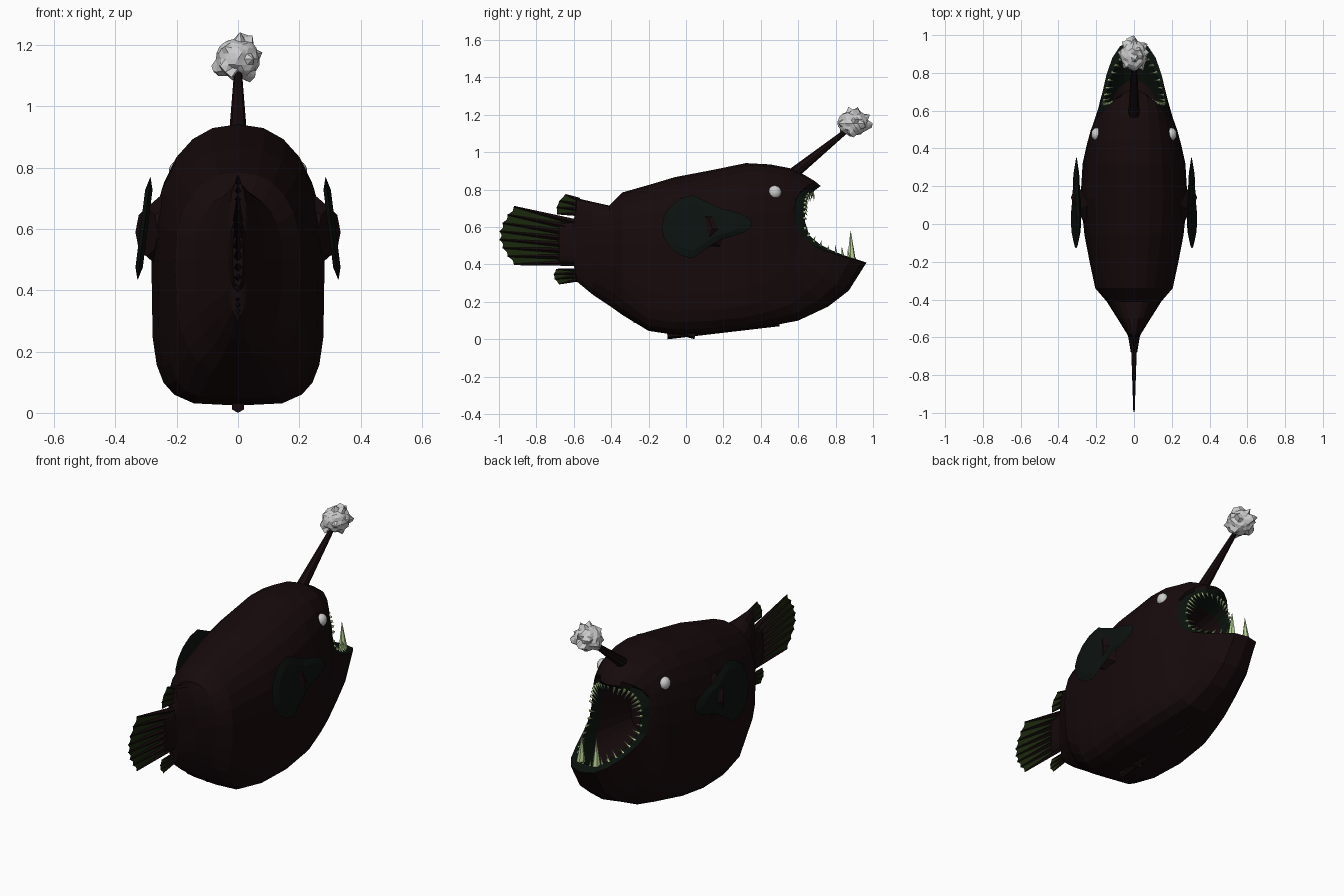
import bpy, bmesh, math, random
from mathutils import Vector, Matrix

if "Cube" in bpy.data.objects:
    bpy.data.objects.remove(bpy.data.objects["Cube"])

random.seed(4)


def material(name, rgb):
    m = bpy.data.materials.new(name)
    m.diffuse_color = (*rgb, 1)
    m.use_nodes = True
    m.node_tree.nodes["Principled BSDF"].inputs["Base Color"].default_value = m.diffuse_color
    return m


SKIN = material("dark_skin", (0.008, 0.003, 0.0035))
LIP = material("lip_green", (0.003, 0.006, 0.004))
FIN = material("fin_green", (0.011, 0.021, 0.004))
PADDLE = material("paddle_green", (0.0035, 0.006, 0.005))
TOOTH = material("tooth", (0.48, 0.65, 0.30))


def finish(name, bm, mats=(), smooth=False):
    bmesh.ops.recalc_face_normals(bm, faces=bm.faces)
    me = bpy.data.meshes.new(name)
    bm.to_mesh(me)
    bm.free()
    for m in mats:
        me.materials.append(m)
    for p in me.polygons:
        p.use_smooth = smooth
    ob = bpy.data.objects.new(name, me)
    bpy.context.collection.objects.link(ob)
    return ob


def spike(bm, p0, p1, r0, r1, sides=5, mat=0):
    p0, p1 = Vector(p0), Vector(p1)
    d = p1 - p0
    mtx = Matrix.Translation((p0 + p1) / 2) @ d.to_track_quat('Z', 'Y').to_matrix().to_4x4()
    res = bmesh.ops.create_cone(bm, cap_ends=True, segments=sides, radius1=r0,
                                radius2=r1, depth=d.length, matrix=mtx)
    for f in {f for v in res["verts"] for f in v.link_faces}:
        f.material_index = mat


def body_ring(y, top, width, bottom):
    # upright section: boxy belly amidships, rounder toward the tail
    boxy = .44 + .5 * min(1, max(0, (-.22 - y) / .25))
    return (y, top), (y, .5 + .11 * max(0, y), width), (y, bottom), .88, boxy, 3


def head_ring(yt, zt, ys, zs, width, yb, zb, boxy=.68, beak=3):
    # tilted section that follows the gaping jaws; beak narrows the upper lip
    return (yt, zt), (ys, zs, width), (yb, zb), .8, boxy, beak


RINGS = [
    body_ring(-.68, .62, .017, .41),
    body_ring(-.60, .63, .03, .40),
    body_ring(-.585, .755, .035, .31),
    body_ring(-.50, .735, .088, .24),
    body_ring(-.41, .715, .145, .18),
    body_ring(-.34, .785, .205, .13),
    body_ring(-.20, .825, .235, .045),
    body_ring(-.06, .867, .262, .024),
    body_ring(.14, .905, .283, .03),
    body_ring(.32, .942, .272, .05),
    head_ring(.45, .935, .42, .55, .25, .47, .075, .5),
    head_ring(.57, .912, .50, .56, .228, .60, .10, .58),
    head_ring(.64, .875, .545, .59, .21, .76, .175),
    head_ring(.69, .845, .57, .61, .197, .87, .26),
    head_ring(.72, .82, .585, .635, .185, .965, .41, .68, 7),
    head_ring(.68, .79, .637, .625, .155, .905, .43, .75, 5),   # inner lip
    head_ring(.58, .75, .57, .60, .145, .76, .37, .8),          # mouth cavity
    head_ring(.36, .69, .36, .55, .10, .38, .42),
]
SEG = 24
LIP_RING = len(RINGS) - 3


def ring_point(ring, a):
    top, side, bot, et, eb, beak = ring
    c, s = math.cos(a), math.sin(a)
    end, e, p = (top, et, beak) if c > 0 else (bot, eb, 1.8)
    f = abs(c) ** e
    x = side[2] * math.copysign(abs(s) ** e, s) if abs(s) > 1e-6 else 0
    return Vector((x, side[0] + (end[0] - side[0]) * abs(c) ** p,
                   side[1] + (end[1] - side[1]) * f))


# Body with hollow mouth
bm = bmesh.new()
loops = [[bm.verts.new(ring_point(ring, math.tau * k / SEG)) for k in range(SEG)]
         for ring in RINGS]
for i in range(len(loops) - 1):
    for k in range(SEG):
        j = (k + 1) % SEG
        f = bm.faces.new((loops[i][k], loops[i][j], loops[i + 1][j], loops[i + 1][k]))
        f.material_index = 1 if i in (LIP_RING - 1, LIP_RING) else 0
bm.faces.new(loops[0])
bm.faces.new(loops[-1])
finish("body", bm, (SKIN, LIP))

# Narrow keel under the belly
bm = bmesh.new()
spike(bm, (0, .05, .022), (0, -.28, .10), .022, .01, 6)
spike(bm, (0, -.10, .022), (0, .50, .08), .022, .01, 6)
finish("belly_keel", bm, (SKIN,))

# Teeth along the lip, and long lower fangs
bm = bmesh.new()
N = 40
for k in range(N):
    p = ring_point(RINGS[LIP_RING], math.tau * (k + .5) / N)
    aim = (Vector((0, p.y * .65 + .27, .62)) - p).normalized()
    spike(bm, p - aim * .012, p + aim * random.uniform(.02, .05), .008, 0)
for s in (-1, 1):
    spike(bm, (s * .05, .885, .41), (s * .045, .88, .585), .026, 0, 6)
    spike(bm, (s * .09, .84, .42), (s * .085, .835, .49), .012, 0)
finish("teeth", bm, (TOOTH,))

# Lure stalk and lumpy lure
bm = bmesh.new()
spike(bm, (0, .56, .875), (0, .87, 1.125), .032, .012, 8)
finish("lure_stalk", bm, (SKIN,))
bm = bmesh.new()
bmesh.ops.create_icosphere(bm, subdivisions=3, radius=1)
for v in bm.verts:
    v.co *= random.uniform(.064, .074) + (.018 if random.random() < .13 else 0)
    v.co.y *= 1.15
    v.co += Vector((0, .9, 1.155))
reach = max(v.co.y for v in bm.verts)
bmesh.ops.translate(bm, verts=bm.verts, vec=(0, .998 - reach, 0))
finish("lure", bm)

# Eyes
for s, side in ((1, "right"), (-1, "left")):
    bm = bmesh.new()
    bmesh.ops.create_uvsphere(bm, u_segments=16, v_segments=10, radius=.035)
    bmesh.ops.scale(bm, vec=(.8, 1, 1), verts=bm.verts)
    bmesh.ops.translate(bm, vec=(s * .198, .475, .787), verts=bm.verts)
    finish(side + "_eye", bm, smooth=True)


# Ribbed fins: green membrane between brown rays, rounded trailing edge
def ribbed_fin(name, root_z, tip_y, tip_z, bulge, rays, r):
    bm = bmesh.new()
    edge = []
    for k in range(2 * rays - 1):
        t = k / (2 * rays - 2)
        a = Vector((0, -.57, root_z[0] + (root_z[1] - root_z[0]) * t))
        b = Vector((0, tip_y[0] + (tip_y[1] - tip_y[0]) * t - bulge * math.sin(math.pi * t),
                    tip_z[0] + (tip_z[1] - tip_z[0]) * t))
        if k % 2:
            b = b.lerp(a, .03)
        else:
            spike(bm, a, b, r, r * .2, 4, 1)
        edge.append((bm.verts.new(a), bm.verts.new(b)))
    for (a, b), (c, d) in zip(edge, edge[1:]):
        bm.faces.new((a, b, d, c))
    finish(name, bm, (FIN, SKIN))


ribbed_fin("tail_fin", (.62, .41), (-.92, -.92), (.71, .40), .078, 8, .018)
ribbed_fin("dorsal_fin", (.745, .67), (-.645, -.69), (.775, .67), .02, 4, .012)
ribbed_fin("anal_fin", (.37, .32), (-.695, -.68), (.375, .295), .02, 4, .010)


# Paddle-shaped side fins: round lobe narrowing to a blunt tab, with a short stub
def paddle_point(t):
    lobe = math.tanh(4 * (math.cos(t) - .05))
    y = .1125 - .2425 * math.cos(t)
    z = .609 - .009 * lobe + math.sin(t) * (.135 + .055 * lobe)
    return y, z


for s, side in ((1, "right"), (-1, "left")):
    bm = bmesh.new()
    n = 20
    rims = []
    for scale, off in ((1, 0), (.75, .012), (.75, -.012)):
        rim = []
        for k in range(n):
            y, z = paddle_point(math.tau * k / n)
            y, z = .06 + (y - .06) * scale, .6 + (z - .6) * scale
            rim.append(bm.verts.new((s * (.307 - (z - .6) * .125 + off), y, z)))
        rims.append(rim)
    mid = rims[0]
    for face in rims[1:]:
        bm.faces.new(face)
        for k in range(n):
            j = (k + 1) % n
            bm.faces.new((mid[k], mid[j], face[j], face[k]))
    finish(side + "_side_fin", bm, (PADDLE,))
    bm = bmesh.new()
    spike(bm, (s * .24, .10, .59), (s * .298, .07, .59), .13, .08, 8)
    finish(side + "_fin_stub", bm, (SKIN,))
